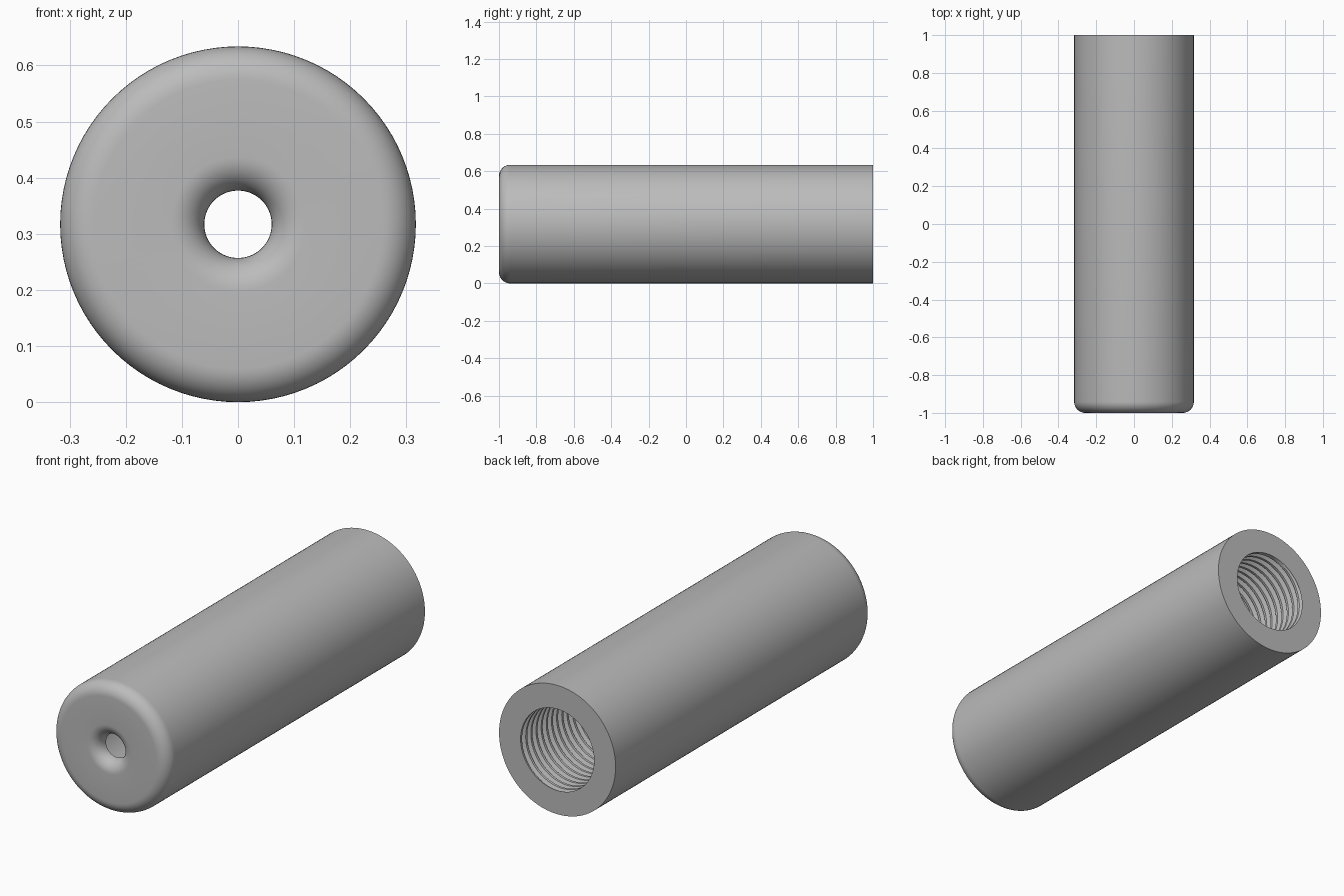
import bpy, bmesh, math

cube = bpy.data.objects.get("Cube")
if cube:
    bpy.data.objects.remove(cube)

SIDES = 96
RADIUS, BORE, HOLE, ROUND = 0.317, 0.2, 0.06, 0.06
PITCH, TURNS, DEPTH = 0.04, 11, 0.02
THREAD_END = 1 - PITCH * TURNS

grey = bpy.data.materials.new("satin grey")
grey.use_nodes = True
colour = (0.5, 0.5, 0.5, 1)
grey.diffuse_color = colour
grey.node_tree.nodes["Principled BSDF"].inputs["Base Color"].default_value = colour


def point(r, y, a):
    return (r * math.cos(a), y, RADIUS + r * math.sin(a))


def arc(r, y, start, end, steps=10):
    """Quarter round in the (radius, y) plane."""
    angles = [math.radians(start + (end - start) * i / steps) for i in range(steps + 1)]
    return [(r + ROUND * math.cos(a), y + ROUND * math.sin(a)) for a in angles]


def finish(name, bm):
    bmesh.ops.remove_doubles(bm, verts=bm.verts, dist=1e-5)
    mesh = bpy.data.meshes.new(name)
    bm.to_mesh(mesh)
    bm.free()
    mesh.materials.append(grey)
    obj = bpy.data.objects.new(name, mesh)
    bpy.context.collection.objects.link(obj)
    bpy.ops.object.select_all(action='DESELECT')
    obj.select_set(True)
    bpy.context.view_layer.objects.active = obj
    bpy.ops.object.shade_smooth_by_angle(angle=math.radians(30))
    return obj


def bridge(bm, rings):
    for low, high in zip(rings, rings[1:]):
        for i in range(len(low) - 1):
            bm.faces.new((low[i], low[i + 1], high[i + 1], high[i]))


# Lathed shell: bore mouth, outer wall, rounded nose, flared hole, cavity
profile = [(BORE, 1), (RADIUS, 1)]
profile += arc(RADIUS - ROUND, -1 + ROUND, 0, -90)
profile += arc(HOLE + ROUND, -1 + ROUND, 270, 180)
profile += [(BORE, -1 + ROUND), (BORE, THREAD_END)]
turn = [2 * math.pi * i / SIDES for i in range(SIDES + 1)]
bm = bmesh.new()
bridge(bm, [[bm.verts.new(point(r, y, a)) for a in turn] for r, y in profile])
finish("handle_body", bm)

# Helical groove in the bore wall, trimmed flat at both ends
groove = [(0, 0), (0.3, 0), (0.55, DEPTH), (0.75, DEPTH)]
bm = bmesh.new()
rings = []
for lap in range(-1, TURNS + 1):
    for offset, cut in groove:
        ring = []
        for a in turn:
            y = 1 - PITCH * (lap + offset + a / (2 * math.pi))
            y = min(1, max(THREAD_END, y))
            fade = min(1, (1 - y) / 0.01, (y - THREAD_END) / 0.01)
            ring.append(bm.verts.new(point(BORE + cut * fade, y, a)))
        rings.append(ring)
bridge(bm, rings)
bmesh.ops.dissolve_degenerate(bm, dist=1e-5, edges=bm.edges)
bmesh.ops.recalc_face_normals(bm, faces=bm.faces)
# Make the wall face the axis
if sum(f.normal.dot((f.calc_center_median().x, 0, f.calc_center_median().z - RADIUS)) for f in bm.faces) > 0:
    bmesh.ops.reverse_faces(bm, faces=bm.faces)
finish("bore_thread", bm)
